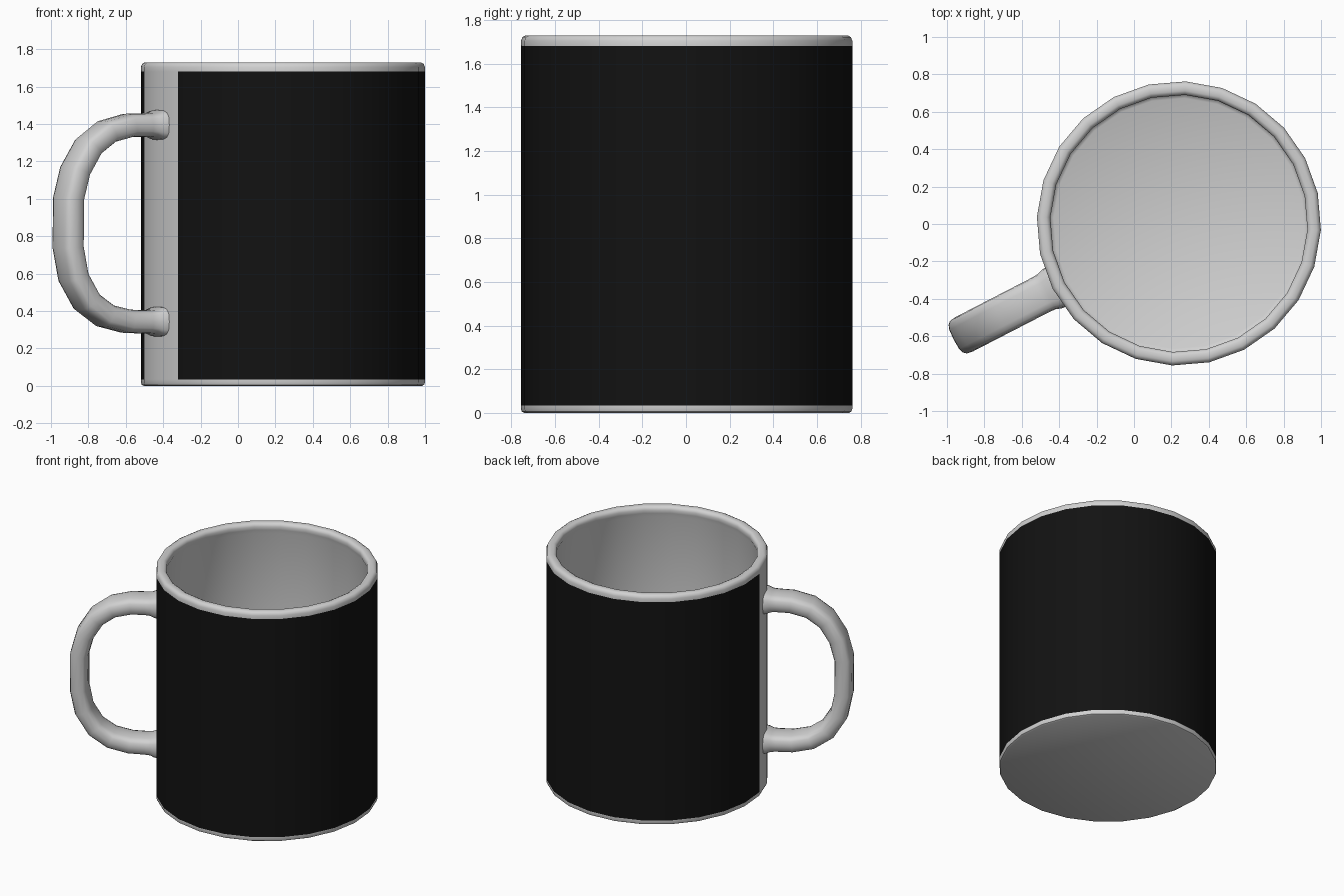
import bpy
import bmesh
from math import sin, cos, pi, radians, copysign
from mathutils import Vector

cube = bpy.data.objects.get("Cube")
if cube:
    bpy.data.objects.remove(cube, do_unlink=True)

SIDES = 24
CENTRE = Vector((0.24, 0.003, 0))
HANDLE_ANGLE = radians(207.3)      # direction the handle points in
OUT = Vector((cos(HANDLE_ANGLE), sin(HANDLE_ANGLE), 0))
SIDE = Vector((-OUT.y, OUT.x, 0))
UP = Vector((0, 0, 1))


def material(name, colour, roughness):
    mat = bpy.data.materials.new(name)
    mat.use_nodes = True
    mat.diffuse_color = (*colour, 1)
    shader = mat.node_tree.nodes["Principled BSDF"]
    shader.inputs["Base Color"].default_value = (*colour, 1)
    shader.inputs["Roughness"].default_value = roughness
    return mat


def loft(name, rings, materials, rule=None):
    """Skin a row of closed rings and cap both ends."""
    bm = bmesh.new()
    rows = [[bm.verts.new(p) for p in ring] for ring in rings]
    for a, b in zip(rows, rows[1:]):
        for i in range(len(a)):
            j = (i + 1) % len(a)
            bm.faces.new((a[i], a[j], b[j], b[i]))
    bm.faces.new(rows[0])
    bm.faces.new(rows[-1])
    bmesh.ops.recalc_face_normals(bm, faces=bm.faces)
    if rule:
        for face in bm.faces:
            face.material_index = rule(face)
    mesh = bpy.data.meshes.new(name)
    bm.to_mesh(mesh)
    bm.free()
    for mat in materials:
        mesh.materials.append(mat)
    obj = bpy.data.objects.new(name, mesh)
    bpy.context.collection.objects.link(obj)
    bpy.ops.object.select_all(action='DESELECT')
    obj.select_set(True)
    bpy.context.view_layer.objects.active = obj
    bpy.ops.object.shade_smooth_by_angle(angle=radians(40))
    return obj


white = material("white glaze", (0.64, 0.64, 0.64), 0.5)
black = material("black glaze", (0.006, 0.006, 0.006), 0.5)

# Mug body: outer wall, rounded rim, inner wall and floor
profile = [(0.745, 0), (0.756, 0.006), (0.76, 0.018), (0.76, 0.035),
           (0.76, 1.68), (0.76, 1.705), (0.753, 1.722), (0.738, 1.73),
           (0.71, 1.73), (0.695, 1.722), (0.688, 1.705), (0.69, 1.68),
           (0.7, 1.65), (0.7, 0.1), (0.69, 0.08), (0.67, 0.07)]


def body_ring(radius, z):
    angles = [HANDLE_ANGLE + 2 * pi * i / SIDES for i in range(SIDES)]
    return [CENTRE + Vector((radius * cos(a), radius * sin(a), z)) for a in angles]


def wrap_rule(face):
    """Black on the tall outer wall, except the strip behind the handle."""
    c = face.calc_center_median() - CENTRE
    outward = Vector((c.x, c.y, 0))
    tall = max(v.co.z for v in face.verts) - min(v.co.z for v in face.verts) > 1
    outer = face.normal.dot(outward) > 0.5
    strip = outward.length > 0 and outward.normalized().dot(OUT) > cos(radians(15))
    return 1 if tall and outer and not strip else 0


loft("mug_body", [body_ring(r, z) for r, z in profile], [white, black], wrap_rule)

# Handle: rounded strap swept along a bent path, flared where it joins the wall
path = [(0.725, 1.395, 1.35), (0.765, 1.395, 1.25), (0.795, 1.395, 1.05),
        (0.83, 1.395, 1), (0.93, 1.393, 1), (1.06, 1.36, 1), (1.17, 1.28, 1),
        (1.25, 1.15, 1), (1.29, 1.0, 1), (1.292, 0.74, 1), (1.26, 0.58, 1),
        (1.18, 0.45, 1), (1.07, 0.375, 1), (0.94, 0.345, 1), (0.83, 0.343, 1),
        (0.795, 0.343, 1.05), (0.765, 0.343, 1.25), (0.725, 0.343, 1.35)]
points = [CENTRE + OUT * r + UP * z for r, z, _ in path]


def rounded(value):
    return copysign(abs(value) ** 0.62, value)


def strap_ring(i):
    tangent = points[min(i + 1, len(points) - 1)] - points[max(i - 1, 0)]
    normal = tangent.normalized().cross(SIDE)
    size = path[i][2]
    wide = 0.103 * (1 + (size - 1) * 0.5)
    thick = 0.063 * size
    angles = [2 * pi * k / 16 for k in range(16)]
    return [points[i] + SIDE * wide * rounded(cos(a)) + normal * thick * rounded(sin(a))
            for a in angles]


loft("handle", [strap_ring(i) for i in range(len(points))], [white])
